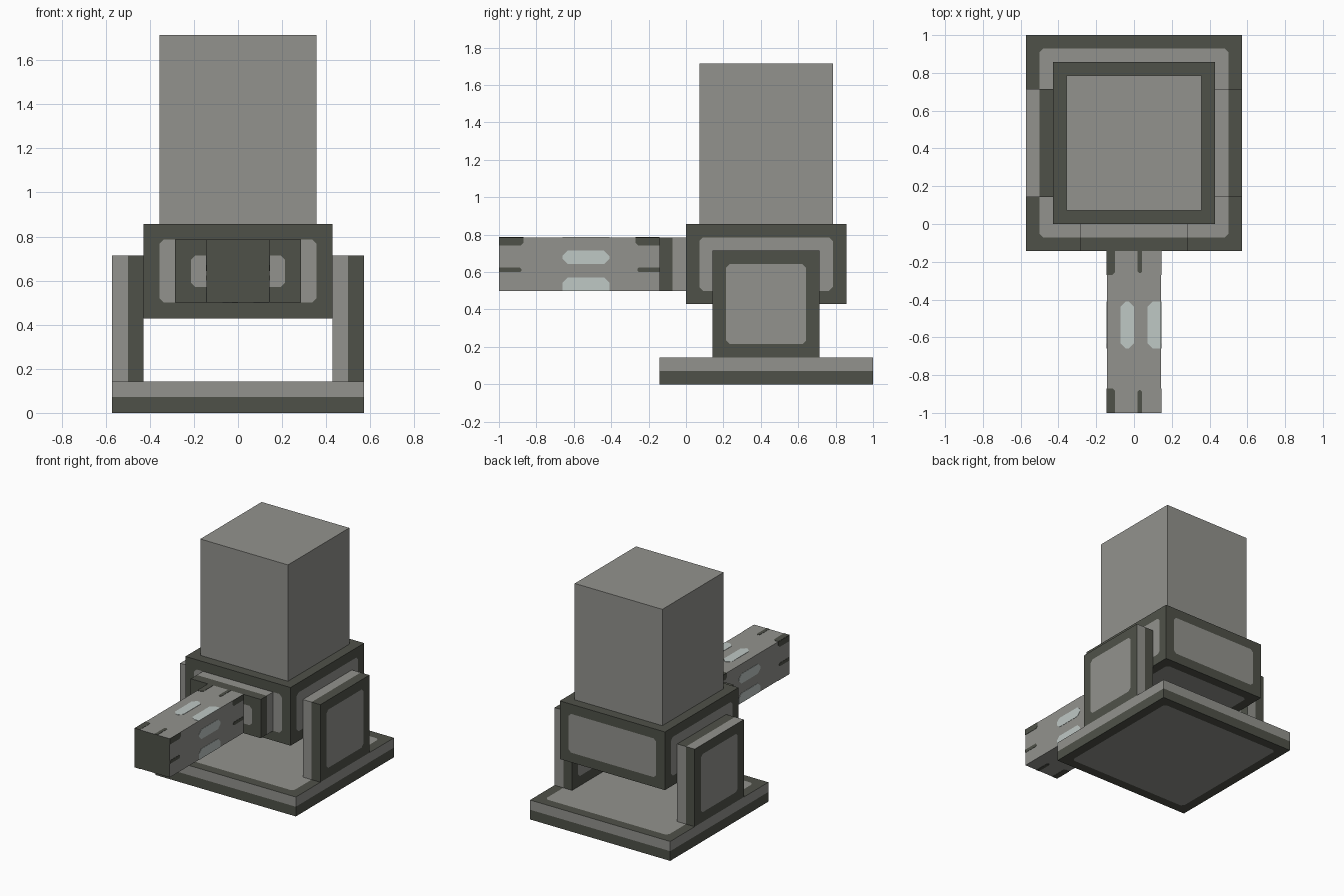
import bpy
import bmesh
from mathutils import Vector

cube = bpy.data.objects.get("Cube")
if cube:
    bpy.data.objects.remove(cube, do_unlink=True)

U = 1 / 14                # design module
DARK, LIGHT = 0, 1


def material(name, rgb):
    m = bpy.data.materials.new(name)
    m.use_nodes = True
    m.diffuse_color = (*rgb, 1)
    bsdf = m.node_tree.nodes["Principled BSDF"]
    bsdf.inputs["Base Color"].default_value = (*rgb, 1)
    bsdf.inputs["Roughness"].default_value = 0.8
    return m


dark = material("dark olive grey", (0.078, 0.083, 0.066))
light = material("stone grey", (0.29, 0.29, 0.27))
pale = material("pale glass", (0.52, 0.58, 0.56))


def finish(name, bm, mats):
    bmesh.ops.recalc_face_normals(bm, faces=bm.faces)
    mesh = bpy.data.meshes.new(name)
    bm.to_mesh(mesh)
    bm.free()
    for m in mats:
        mesh.materials.append(m)
    ob = bpy.data.objects.new(name, mesh)
    bpy.context.collection.objects.link(ob)
    return ob


def box(name, lo, hi, is_light, split=None, panels=""):
    """Box in modules; split halves one axis, panels lists axis signs to frame."""
    lo, hi = Vector(lo) * U, Vector(hi) * U
    mid = (lo + hi) / 2
    bm = bmesh.new()
    bmesh.ops.create_cube(bm, size=1)
    for v in bm.verts:
        v.co = Vector(v.co[i] * (hi - lo)[i] + mid[i] for i in range(3))
    if split is not None:
        normal = Vector(i == split for i in range(3))
        bmesh.ops.bisect_plane(bm, geom=bm.verts[:] + bm.edges[:] + bm.faces[:],
                               plane_co=mid, plane_no=normal)
    bm.normal_update()
    for f in bm.faces:
        f.material_index = int(is_light(f.normal, f.calc_center_median() - mid))

    # Framed panels with clipped corners
    corners = []
    for f in bm.faces[:]:
        axis = max(range(3), key=lambda i: abs(f.normal[i]))
        key = ("+" if f.normal[axis] > 0 else "-") + "xyz"[axis]
        if key in panels.split():
            ring = bmesh.ops.inset_region(bm, faces=[f], thickness=U,
                                          use_even_offset=True)["faces"]
            for r in ring:
                r.material_index = DARK
            f.material_index = LIGHT
            corners += f.verts[:]
    if corners:
        bmesh.ops.bevel(bm, geom=corners, offset=0.02, segments=1,
                        affect='VERTICES', material=DARK)
    return finish(name, bm, [dark, light])


# Base slab, light upper band over dark lower band
box("base_slab", (-8, -2, 0), (8, 14, 2), lambda n, c: c.z > 0, 2, "+z -z")

# Side plates, each edge half light and half dark
for name, x in (("right_side_plate", -8), ("left_side_plate", 6)):
    box(name, (x, 2, 2), (x + 2, 10, 10),
        lambda n, c: c.x > 0 if n.y > 0.5 else c.x < 0, 0, "+x -x")

# Main body and tall upper block
box("body", (-6, 0, 6), (6, 12, 12), lambda n, c: False,
    panels="+x -x +y -y +z -z")
box("upper_block", (-5, 1, 12), (5, 11, 24), lambda n, c: True)

# Front mount and arm with a dark tip
box("arm_mount", (-4, -2, 7), (4, 0, 11), lambda n, c: c.y > 0, 1, "-y")
box("arm", (-2, -14, 7), (2, -2, 11), lambda n, c: n.y > -0.5)

# Thin plates on the four long faces of the arm
WIDTH, END, ROOT, TOP, THICK = 4 * U, -14 * U, -2 * U, 11 * U, 0.002
FACES = (
    (lambda u: (u - WIDTH / 2, TOP), (0, 1)),
    (lambda u: (u - WIDTH / 2, TOP - WIDTH), (0, -1)),
    (lambda u: (WIDTH / 2, TOP - u), (1, 0)),
    (lambda u: (-WIDTH / 2, TOP - u), (-1, 0)),
)


def outline(u0, u1, y0, y1, cut):
    """Rectangle whose corners are clipped unless they touch the arm's edges."""
    pts = []
    for u, y, su, sy, along_y in ((u0, y0, 1, 1, False), (u1, y0, -1, 1, True),
                                  (u1, y1, -1, -1, False), (u0, y1, 1, -1, True)):
        on_edge = u in (0, WIDTH) or y in (END, ROOT)
        if on_edge:
            pts.append((u, y))
        else:
            pair = [(u, y + sy * cut), (u + su * cut, y)]
            pts += pair[::-1] if along_y else pair
    return pts


def plates(name, mat, shapes):
    bm = bmesh.new()
    for place, (nx, nz) in FACES:
        for shape in shapes:
            verts = []
            for u, y in outline(*shape):
                x, z = place(u)
                verts.append(bm.verts.new((x, y, z)))
            face = bm.faces.new(verts)
            ext = bmesh.ops.extrude_face_region(bm, geom=[face], use_keep_orig=True)
            moved = [g for g in ext["geom"] if isinstance(g, bmesh.types.BMVert)]
            bmesh.ops.translate(bm, verts=moved, vec=(nx * THICK, 0, nz * THICK))
    finish(name, bm, [mat])


plates("arm_windows", pale, [
    (U, 2 * U, -0.66, -0.41, 0.028),
    (3 * U, WIDTH, -0.66, -0.41, 0.028),
])
plates("arm_end_marks", dark, [
    (0, 0.043, END, -0.87, 0.014),
    (0, 0.043, -0.27, ROOT, 0.014),
    (0.162, 0.186, END, -0.88, 0.008),
    (0.162, 0.186, -0.26, ROOT, 0.008),
])
